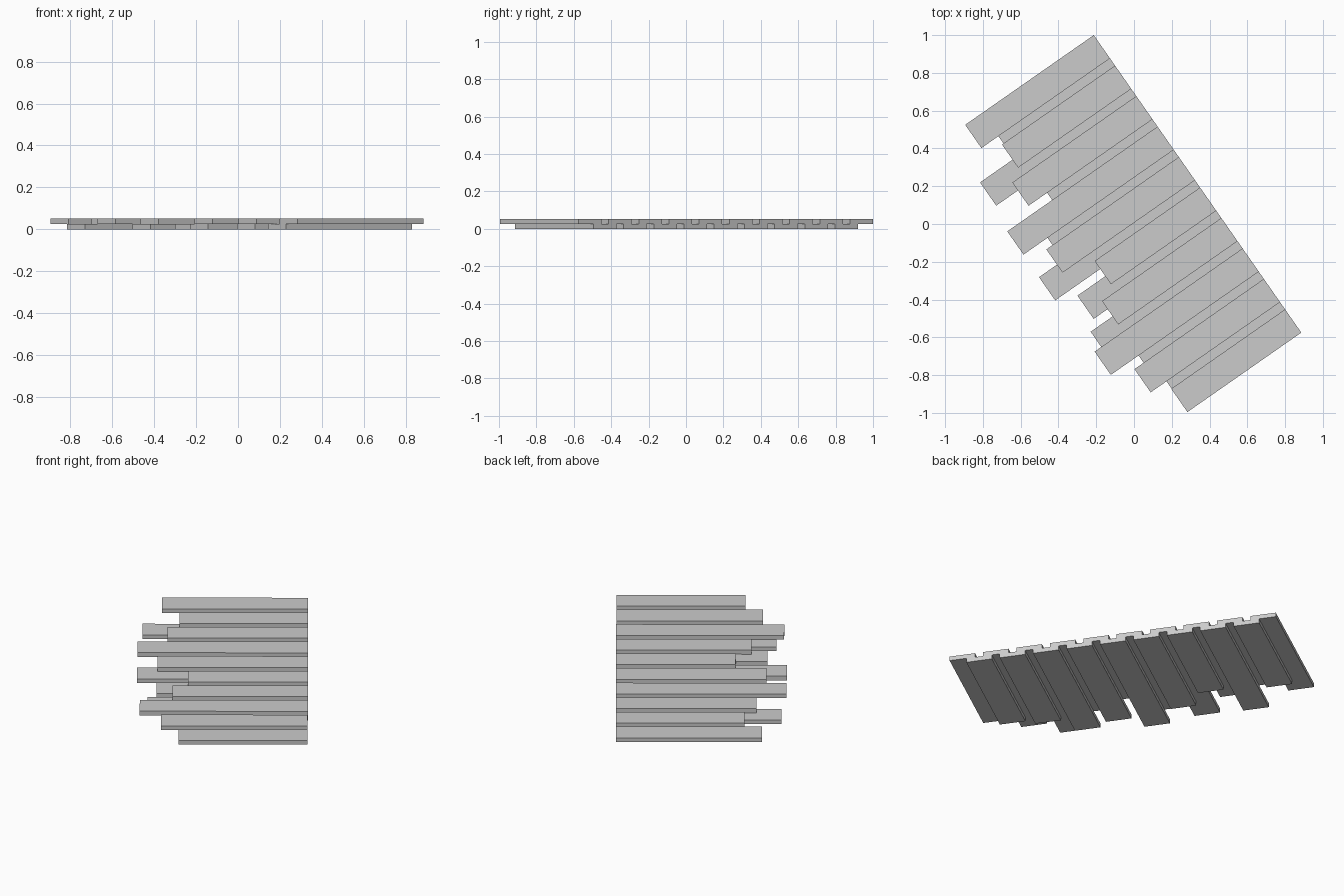
import bpy
from math import radians
from mathutils import Matrix, Vector

if "Cube" in bpy.data.objects:
    bpy.data.objects.remove(bpy.data.objects["Cube"])

ANGLE = radians(34.9)
WIDTH, THICK, PITCH = 0.15, 0.026, 0.1967
# Shared corner where the aligned plank ends begin
FRAME = Matrix.Translation((-0.213, 1.0, 0)) @ Matrix.Rotation(ANGLE, 4, 'Z')

def plank(name, start, length, z):
    """Board running from the straight edge (local x = 0) toward local -x."""
    bpy.ops.mesh.primitive_cube_add(size=1)
    ob = bpy.context.object
    ob.name = name
    centre = Vector((-length / 2, -start - WIDTH / 2, z + THICK / 2))
    ob.matrix_world = (FRAME @ Matrix.Translation(centre)
                       @ Matrix.Diagonal((length, WIDTH, THICK, 1)))

# Upper layer of ten boards with uneven ends
upper = [0.83, 0.73, 0.80, 0.97, 0.855, 0.68, 0.77, 0.955, 0.835, 0.735]
for i, length in enumerate(upper):
    plank(f"upper_plank_{i + 1}", i * PITCH, length, THICK)

# Lower layer of nine boards covering the gaps
lower = [0.72, 0.94, 0.68, 0.815, 0.971, 0.86, 0.912, 0.776, 0.733]
for i, length in enumerate(lower):
    plank(f"lower_plank_{i + 1}", (i + 0.5) * PITCH, length, 0)
